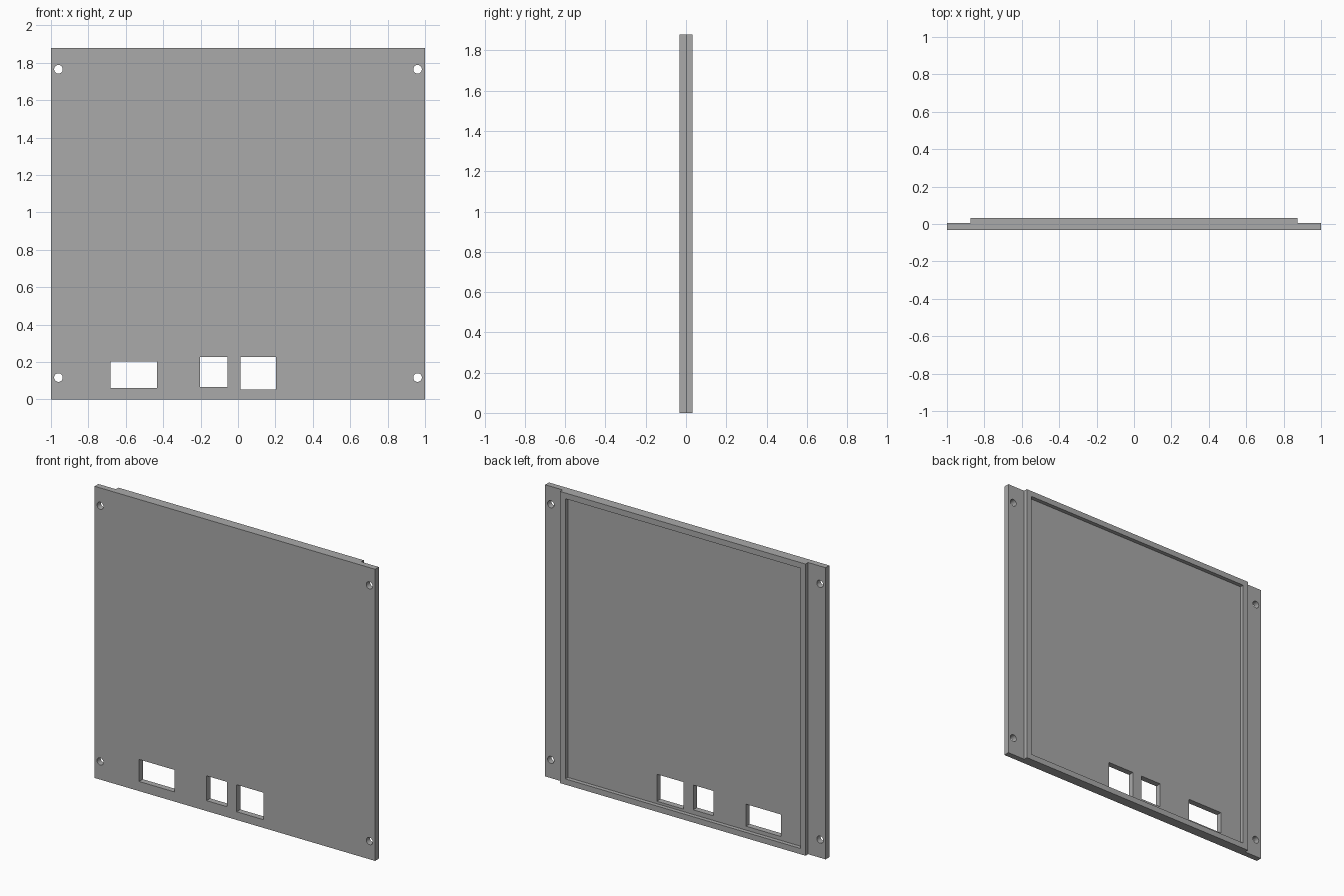
import bpy
import bmesh
from mathutils import Matrix, Vector

if "Cube" in bpy.data.objects:
    bpy.data.objects.remove(bpy.data.objects["Cube"], do_unlink=True)

HEIGHT = 1.88
FRONT, STEP, BACK = -0.032, 0.006, 0.032   # plate front, flange back, rim back
RIM_X, RIM = 0.875, 0.037                  # half width of raised back, rim width

grey = bpy.data.materials.new("plain grey")
grey.use_nodes = True
grey.diffuse_color = (0.4, 0.4, 0.4, 1)
grey.node_tree.nodes["Principled BSDF"].inputs["Base Color"].default_value = (0.4, 0.4, 0.4, 1)


def make_object(name, bm):
    bmesh.ops.recalc_face_normals(bm, faces=bm.faces)
    mesh = bpy.data.meshes.new(name)
    bm.to_mesh(mesh)
    bm.free()
    mesh.materials.append(grey)
    obj = bpy.data.objects.new(name, mesh)
    bpy.context.scene.collection.objects.link(obj)
    return obj


def add_box(bm, x0, x1, y0, y1, z0, z1):
    size = Matrix.Diagonal((x1 - x0, y1 - y0, z1 - z0, 1))
    centre = Vector((x0 + x1, y0 + y1, z0 + z1)) / 2
    bmesh.ops.create_cube(bm, size=1, matrix=Matrix.Translation(centre) @ size)


# Panel body: stepped plan profile extruded upwards
bm = bmesh.new()
half = [(1, FRONT), (1, STEP), (RIM_X, STEP), (RIM_X, BACK)]
profile = half + [(-x, y) for x, y in reversed(half)]
face = bm.faces.new([bm.verts.new((x, y, 0)) for x, y in profile])
extruded = bmesh.ops.extrude_face_region(bm, geom=[face])["geom"]
top = [v for v in extruded if isinstance(v, bmesh.types.BMVert)]
bmesh.ops.translate(bm, verts=top, vec=(0, 0, HEIGHT))
panel = make_object("back_panel", bm)

# Shallow recess inside the rim
bm = bmesh.new()
inner = RIM_X - RIM
add_box(bm, -inner, inner, STEP, 0.2, RIM, HEIGHT - RIM)
recess = make_object("recess_cutter", bm)

# Connector openings and corner screw holes
bm = bmesh.new()
for x0, x1, z0, z1 in [(-0.683, -0.432, 0.062, 0.204),
                       (-0.202, -0.056, 0.067, 0.227),
                       (0.013, 0.204, 0.053, 0.227)]:
    add_box(bm, x0, x1, -0.2, 0.2, z0, z1)
for x in (-0.96, 0.96):
    for z in (0.117, 1.765):
        place = Matrix.Translation((x, 0, z)) @ Matrix.Rotation(1.570796, 4, "X")
        bmesh.ops.create_cone(bm, cap_ends=True, segments=32, radius1=0.023,
                              radius2=0.023, depth=0.4, matrix=place)
openings = make_object("openings_cutter", bm)

# Cut, bake the result and drop the cutters
for cutter in (recess, openings):
    cutter.hide_render = True
    mod = panel.modifiers.new(cutter.name, "BOOLEAN")
    mod.operation = "DIFFERENCE"
    mod.solver = "EXACT"
    mod.object = cutter
bpy.context.view_layer.update()
baked = bpy.data.meshes.new_from_object(
    panel.evaluated_get(bpy.context.evaluated_depsgraph_get()))
panel.modifiers.clear()
panel.data = baked
baked.materials.clear()
baked.materials.append(grey)
for poly in baked.polygons:
    poly.material_index = 0
for cutter in (recess, openings):
    bpy.data.objects.remove(cutter, do_unlink=True)

# Smooth hole walls, sharp edges elsewhere
bpy.ops.object.select_all(action="DESELECT")
panel.select_set(True)
bpy.context.view_layer.objects.active = panel
bpy.ops.object.shade_smooth_by_angle(angle=0.5)
